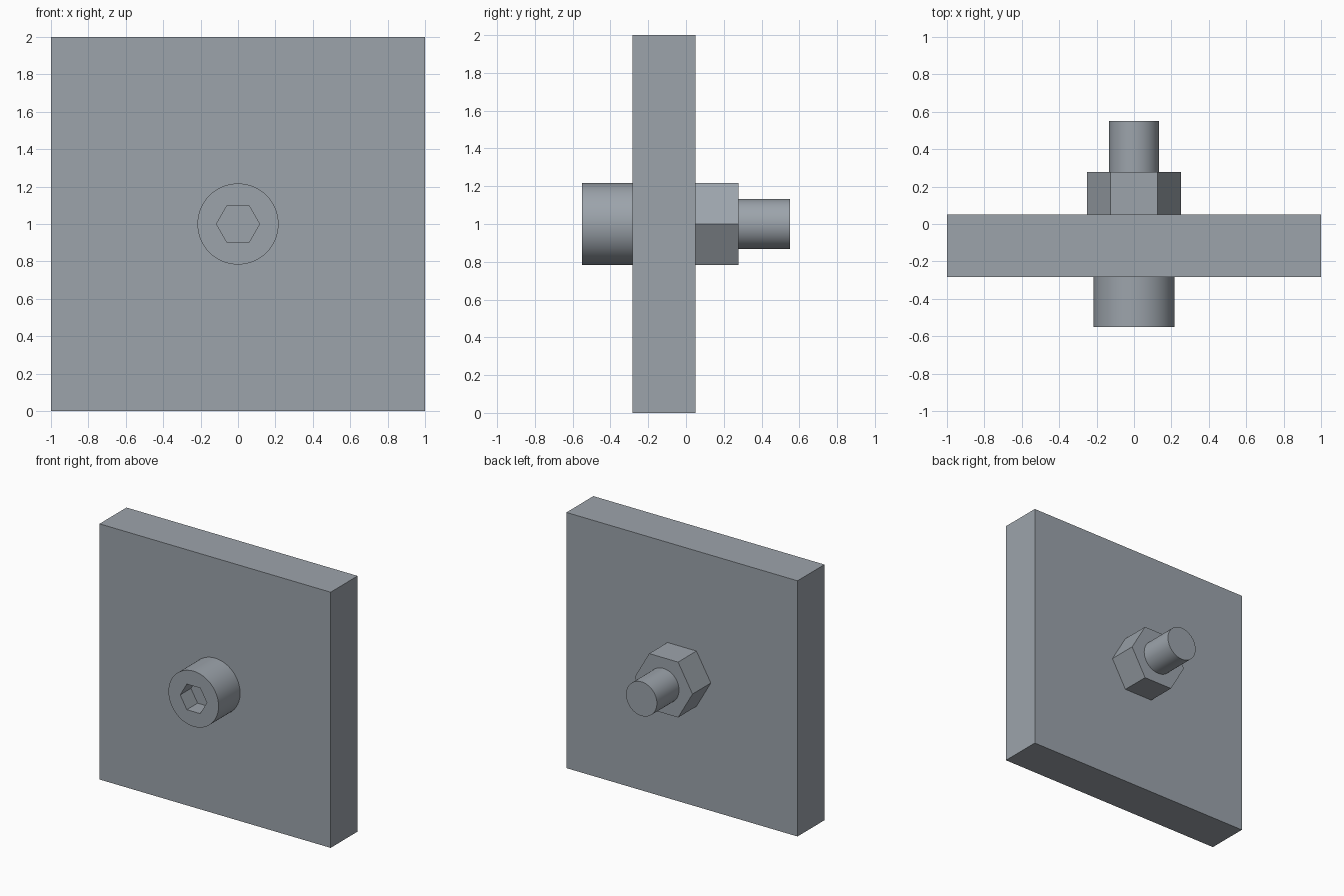
import bpy
from math import radians, cos

if "Cube" in bpy.data.objects:
    bpy.data.objects.remove(bpy.data.objects["Cube"])

CENTRE_Z = 1.0


def prism(name, sides, radius, y0, y1):
    """Cylinder or hexagon along y, with corners on the x axis."""
    bpy.ops.mesh.primitive_cylinder_add(
        vertices=sides, radius=radius, depth=y1 - y0,
        location=(0, (y0 + y1) / 2, CENTRE_Z),
        rotation=(radians(90), radians(90), 0))
    obj = bpy.context.object
    obj.name = name
    return obj


def hexagon(name, across_flats, y0, y1):
    return prism(name, 6, across_flats / 2 / cos(radians(30)), y0, y1)


# Square plate
bpy.ops.mesh.primitive_cube_add(size=1, location=(0, -0.1167, CENTRE_Z))
plate = bpy.context.object
plate.name = "plate"
plate.scale = (2, 0.3333, 2)

# Bolt head with hexagonal socket
head = prism("bolt_head", 96, 0.2167, -0.55, -0.2833)
cutter = hexagon("socket_cutter", 0.2, -0.65, -0.4167)
cutter.hide_render = True
mod = head.modifiers.new("socket", 'BOOLEAN')
mod.operation = 'DIFFERENCE'
mod.solver = 'EXACT'
mod.object = cutter
bpy.context.view_layer.objects.active = head
bpy.ops.object.modifier_apply(modifier=mod.name)
bpy.data.objects.remove(cutter)

# Bolt shaft through plate and nut
shaft = prism("bolt_shaft", 96, 0.1333, -0.30, 0.55)

# Hex nut on the back
nut = hexagon("nut", 0.4333, 0.05, 0.2767)

# Blue-grey steel on every part
steel = bpy.data.materials.new("steel")
steel.diffuse_color = (0.335, 0.371, 0.41, 1)
steel.use_nodes = True
steel.node_tree.nodes["Principled BSDF"].inputs["Base Color"].default_value = steel.diffuse_color
for obj in (plate, head, shaft, nut):
    obj.data.materials.clear()
    obj.data.materials.append(steel)

# Smooth the round parts
bpy.ops.object.select_all(action='DESELECT')
for obj in (head, shaft):
    obj.select_set(True)
bpy.context.view_layer.objects.active = head
bpy.ops.object.shade_smooth_by_angle(angle=radians(30))
